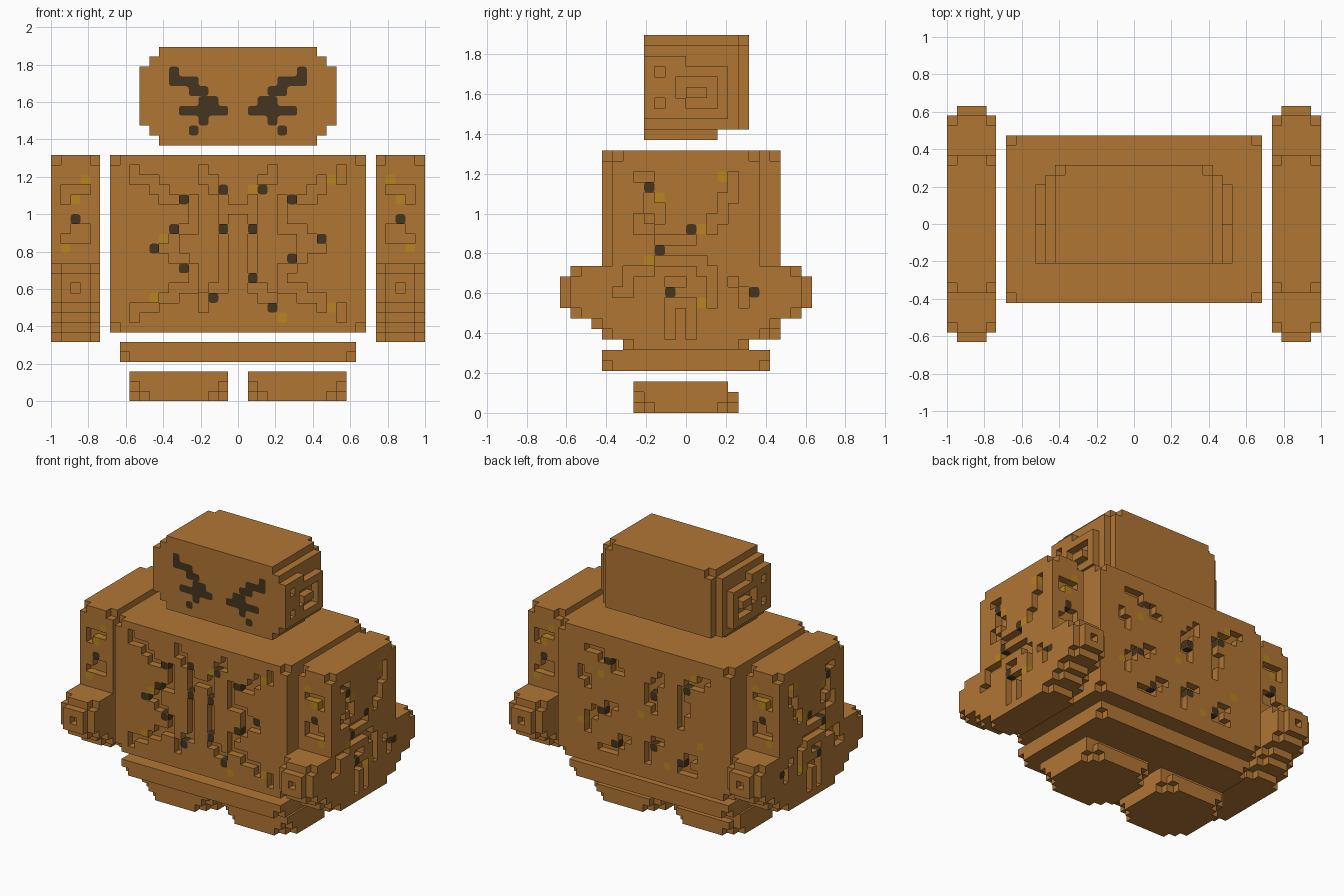
import bpy, bmesh
from mathutils import Vector

U = 2 / 38          # size of one block
LIFT = 0.003        # how far painted marks sit off the surface

cube = bpy.data.objects.get("Cube")
if cube:
    bpy.data.objects.remove(cube)


def material(name, colour):
    m = bpy.data.materials.new(name)
    m.use_nodes = True
    m.diffuse_color = (*colour, 1)
    m.node_tree.nodes["Principled BSDF"].inputs["Base Color"].default_value = (*colour, 1)
    return m


CLAY = material("clay brown", (0.434, 0.181, 0.034))
DARK = material("dark brown", (0.06, 0.036, 0.014))
GOLD = material("ochre", (0.48, 0.235, 0.014))

AXES = [Vector(a) for a in ((1, 0, 0), (0, 1, 0), (0, 0, 1))]
STEP = {"l": (-1, 0), "r": (1, 0), "u": (0, 1), "d": (0, -1)}


def box(x0, x1, y0, y1, z0, z1):
    return {(x, y, z) for x in range(x0, x1) for y in range(y0, y1) for z in range(z0, z1)}


def corners(cells):
    """The extreme corner blocks of a boxy set."""
    lo = [min(c[i] for c in cells) for i in range(3)]
    hi = [max(c[i] for c in cells) for i in range(3)]
    return {(x, y, z) for x in (lo[0], hi[0]) for y in (lo[1], hi[1]) for z in (lo[2], hi[2])}


def flip(cells):
    return {(-1 - x, y, z) for x, y, z in cells}


def walk(start, moves):
    """Trace a crack over a wall, block by block."""
    a, b = start
    path = {start}
    for m in moves:
        a, b = a + STEP[m][0], b + STEP[m][1]
        path.add((a, b))
    return path


def on_y(level, path):
    return {(a, level, b) for a, b in path}


def on_x(level, path):
    return {(level, a, b) for a, b in path}


def exposed(cells, within):
    """Corner points and normal of each open block face."""
    for c in sorted(cells):
        for i in range(3):
            for s in (-1, 1):
                n = AXES[i] * s
                if tuple(int(v) for v in Vector(c) + n) in within:
                    continue
                p, q = AXES[(i + 1) % 3], AXES[(i + 2) % 3]
                base = Vector(c) + (AXES[i] if s > 0 else Vector())
                quad = [base, base + p, base + p + q, base + q]
                yield (quad if s > 0 else quad[::-1]), n


def surface(bm, cells, within, lift=0.0):
    verts = {}
    for quad, n in exposed(cells, within):
        face = []
        for p in quad:
            key = (*p, *n) if lift else tuple(p)
            if key not in verts:
                verts[key] = bm.verts.new(p * U + n * lift)
            face.append(verts[key])
        bm.faces.new(face)


def finish(bm, name, mat):
    me = bpy.data.meshes.new(name)
    bm.to_mesh(me)
    bm.free()
    me.materials.append(mat)
    ob = bpy.data.objects.new(name, me)
    bpy.context.collection.objects.link(ob)


def solid(name, cells):
    bm = bmesh.new()
    surface(bm, cells, cells)
    finish(bm, name, CLAY)


def marks(name, groups, part, mat):
    """Thin round-cornered plates over the given groups of blocks."""
    bm = bmesh.new()
    for g in groups:
        surface(bm, g & part, part, LIFT)
    bmesh.ops.dissolve_limit(bm, angle_limit=0.05, verts=bm.verts[:], edges=bm.edges[:])
    bmesh.ops.bevel(bm, geom=bm.verts[:], offset=U * 0.27, segments=2,
                    profile=0.5, affect="VERTICES")
    finish(bm, name, mat)


def spots(place, level, points):
    return [place(level, {p}) for p in points]


# Head: stepped sides, notch under the back, spiral ears
head = box(-8, 8, -4, 6, 26, 36) | box(-9, 9, -4, 5, 27, 35) | box(-10, 10, -4, 4, 28, 34)
head -= box(-8, 8, 3, 6, 26, 27)
head -= {c for c in corners(box(-8, 8, -4, 6, 26, 36)) if c[1] > 0}
ear = walk((-1, 30), "urrrddll") | {(-3, 32), (-3, 29)}
ear |= walk((0, 33), "rrr")
ear_cut = on_x(9, ear)
head -= ear_cut | flip(ear_cut)
solid("head", head)

# Face: brow, eye and cheek mark on each side
brow = on_y(-4, walk((-7, 33), "drrdr"))
eye = on_y(-4, walk((-6, 29), "rrdurulrdr"))
cheek = on_y(-4, {(-5, 27)})
face = [brow, eye, cheek]
marks("face_marks", face + [flip(g) for g in face], head, DARK)

# Torso: chipped block with mirrored cracks front and back
torso = box(-13, 13, -8, 9, 7, 25)
torso -= corners(torso)
outer = walk((-11, 23), "drrdrdrrrdddlldldlrrdrdrddlldlldlld")
inner = walk((-4, 23), "drdrddrlddddddddldld")
front_cut = on_y(-8, outer | inner)
front_cut |= flip(front_cut)
back_cut = on_y(8, walk((-10, 22), "rdrrdrddldrdd") | walk((-8, 11), "rdrdll")
                | walk((-3, 21), "drdrddld") | walk((-3, 12), "rdrdd")
                | walk((3, 20), "rurrurr") | walk((4, 15), "rdrrdrdd")
                | walk((2, 11), "rdrdrr") | walk((9, 19), "dld"))
front_dark = spots(on_y, -8, [(-6, 20), (-7, 17), (-9, 15), (-6, 13), (-3, 10), (-2, 21), (-2, 17),
                              (1, 17), (1, 12), (2, 21), (5, 20), (8, 16), (5, 14), (3, 9)])
front_gold = spots(on_y, -8, [(1, 21), (9, 22), (-8, 16), (-9, 10), (9, 9), (4, 8)])
back_dark = spots(on_y, 8, [(-7, 20), (-6, 10), (-2, 18), (-2, 11), (5, 21), (6, 14), (4, 10)])
back_gold = spots(on_y, 8, [(-9, 13), (-4, 9), (0, 15), (6, 19), (9, 12), (-8, 22)])
torso_dark, torso_gold = front_dark + back_dark, front_gold + back_gold
torso -= (front_cut | back_cut) - set().union(*torso_dark, *torso_gold)
solid("torso", torso)
marks("torso_dark_marks", torso_dark, torso, DARK)
marks("torso_ochre_marks", torso_gold, torso, GOLD)

# Arm: upper block over a wide stepped fist
arm = box(14, 19, -7, 7, 14, 25)
arm -= {c for c in corners(arm) if c[2] > 20}
for z, half in zip(range(6, 14), (6, 8, 9, 11, 12, 12, 12, 11)):
    layer = box(14, 19, -half, half, z, z + 1)
    arm |= layer - corners(layer)
side_path = (walk((-5, 22), "rdddrd") | walk((4, 22), "ddlddldlldllld") | walk((-5, 18), "dr")
             | walk((-7, 11), "ruurrurrrrrdrdddllllddd") | walk((0, 9), "dd")
             | walk((-2, 11), "ur") | {(4, 12), (5, 11), (5, 10)})
side_cut = on_x(18, side_path)
slots = walk((15, 22), "drd") | walk((17, 21), "d") | walk((16, 18), "dldr") | walk((17, 16), "d")
for wall in (-7, 6):
    side_cut |= on_y(wall, slots)
side_cut |= {(16, -12, 11), (16, 11, 11)}
arm_dark = spots(on_x, 18, [(-4, 21), (0, 17), (-3, 15), (-2, 11), (6, 11)])
arm_gold = spots(on_x, 18, [(3, 22), (-3, 20), (1, 17), (-4, 14), (1, 10)])
for wall in (-7, 6):
    arm_dark += spots(on_y, wall, [(16, 18)])
    arm_gold += spots(on_y, wall, [(15, 22), (16, 20), (17, 15)])
arm -= side_cut - set().union(*arm_dark, *arm_gold)

# Foot: chipped sole corners and a low heel
foot = box(1, 11, -5, 5, 0, 3)
sole = {c for c in corners(foot) if c[2] == 0}
foot -= box(1, 11, 4, 5, 2, 3)
foot = {c for c in foot if all(sum(abs(a - b) for a, b in zip(c, s)) > 1 for s in sole)}

for side, turn in (("left", set), ("right", flip)):
    solid(side + "_arm", turn(arm))
    marks(side + "_arm_dark_marks", [turn(g) for g in arm_dark], turn(arm), DARK)
    marks(side + "_arm_ochre_marks", [turn(g) for g in arm_gold], turn(arm), GOLD)
    solid(side + "_foot", turn(foot))

# Hips: flat slab with chipped lower corners
hips = box(-12, 12, -8, 8, 4, 6)
hips -= {c for c in corners(hips) if c[2] == 4}
solid("hips", hips)
